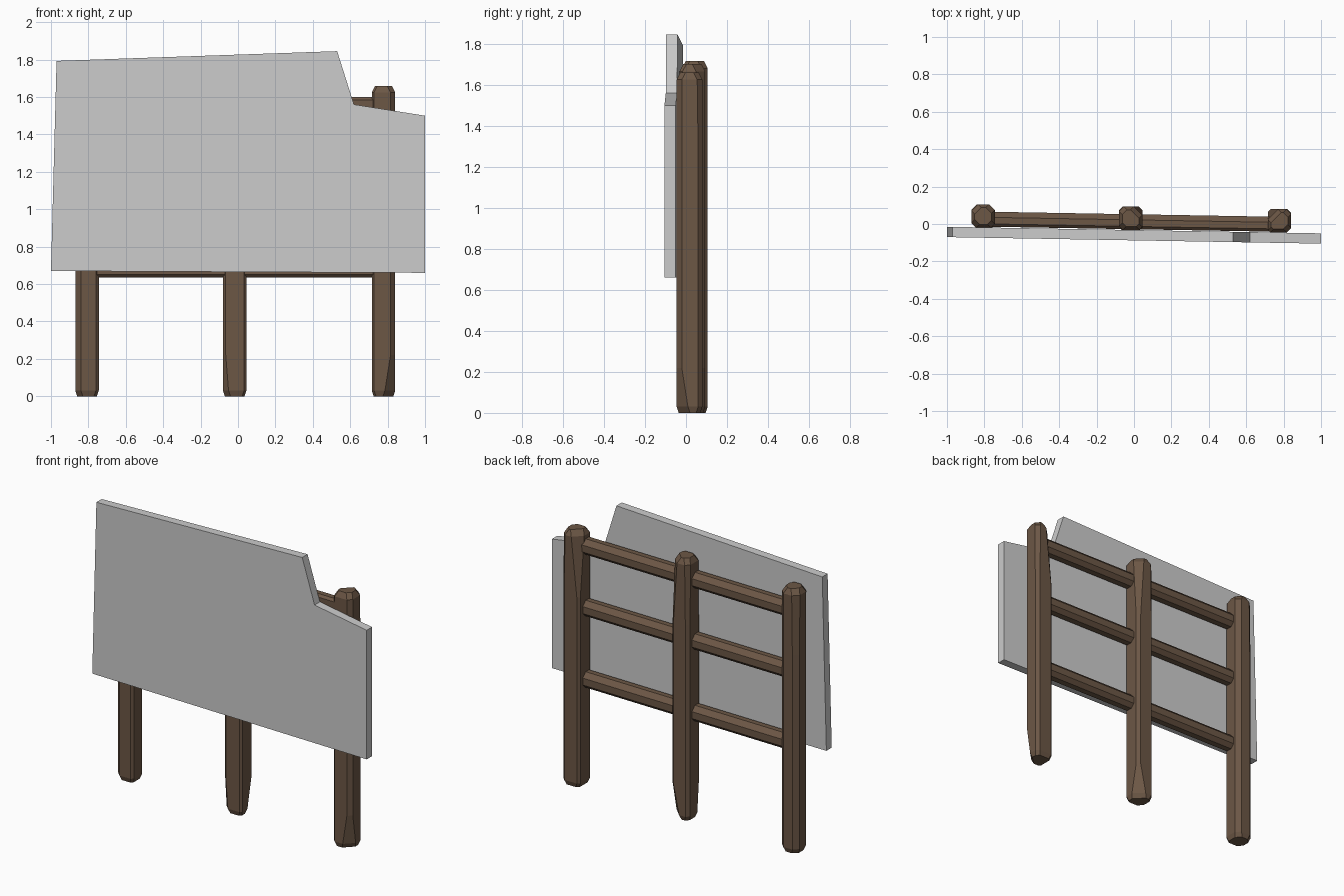
import bpy, bmesh
from mathutils import Vector

if "Cube" in bpy.data.objects:
    bpy.data.objects.remove(bpy.data.objects["Cube"])

wood = bpy.data.materials.new("wood")
wood.diffuse_color = (0.15, 0.095, 0.06, 1)
wood.use_nodes = True
wood.node_tree.nodes["Principled BSDF"].inputs["Base Color"].default_value = wood.diffuse_color
SLOPE = -0.0175  # slight yaw of the whole sign


def finish(name, bm, mat=None):
    bmesh.ops.recalc_face_normals(bm, faces=bm.faces)
    me = bpy.data.meshes.new(name)
    bm.to_mesh(me)
    bm.free()
    ob = bpy.data.objects.new(name, me)
    bpy.context.collection.objects.link(ob)
    if mat:
        me.materials.append(mat)
    return ob


def loft(bm, rings):
    """Skin a list of vertex rings and cap both ends."""
    rings = [[bm.verts.new(p) for p in r] for r in rings]
    n = len(rings[0])
    for a, b in zip(rings, rings[1:]):
        for i in range(n):
            j = (i + 1) % n
            bm.faces.new((a[i], a[j], b[j], b[i]))
    bm.faces.new(rings[0][::-1])
    bm.faces.new(rings[-1])


def cut_rect(hw, hd, cuts):
    """Rectangle with its four corners cut off: front-left, front-right, back-right, back-left."""
    fl, fr, br, bl = cuts
    return [(-hw, -hd + fl), (-hw + fl, -hd), (hw - fr, -hd), (hw, -hd + fr),
            (hw, hd - br), (hw - br, hd), (-hw + bl, hd), (-hw, hd - bl)]


def post(name, x, y, height, base, low, high):
    """Hewn post whose corner cuts change from low (foot) to base to high (top)."""
    h = 0.0625
    levels = [(0, 0.010, low), (0.03, 0, low), (0.22, 0, base),
              (height - 0.42, 0, base), (height - 0.035, 0, high), (height, 0.018, high)]
    bm = bmesh.new()
    loft(bm, [[(x + u, y + v, z) for u, v in cut_rect(h - i, h - i, c)]
              for z, i, c in levels])
    return finish(name, bm, wood)


# three hewn posts
post("left_post", -0.807, 0.043, 1.715,
     (0.03, 0.015, 0.03, 0.03), (0.03, 0.015, 0.03, 0.03), (0.025, 0.02, 0.03, 0.035))
post("middle_post", -0.018, 0.031, 1.70,
     (0.015, 0.012, 0.02, 0.02), (0.03, 0.012, 0.06, 0.02), (0.02, 0.015, 0.045, 0.025))
post("right_post", 0.778, 0.017, 1.66,
     (0.012, 0.025, 0.02, 0.015), (0.012, 0.055, 0.02, 0.015), (0.012, 0.025, 0.025, 0.055))

# three eight-sided rails
for name, z in (("lower_rail", 0.685), ("middle_rail", 1.15), ("upper_rail", 1.55)):
    bm = bmesh.new()
    section = cut_rect(0.04, 0.05, (0.015, 0.025, 0.03, 0.015))
    loft(bm, [[(x, 0.012 + SLOPE * x + u, z + v) for u, v in section]
              for x in (-0.79, 0.77)])
    finish(name, bm, wood)

# sign panel with a broken corner
outline = [(-1, 0.67), (1, 0.66), (1, 1.5), (0.62, 1.56), (0.53, 1.845), (-0.97, 1.793)]
bm = bmesh.new()
loft(bm, [[(x, y + SLOPE * x, z) for x, z in outline] for y in (-0.0875, -0.0325)])
finish("sign_panel", bm)
